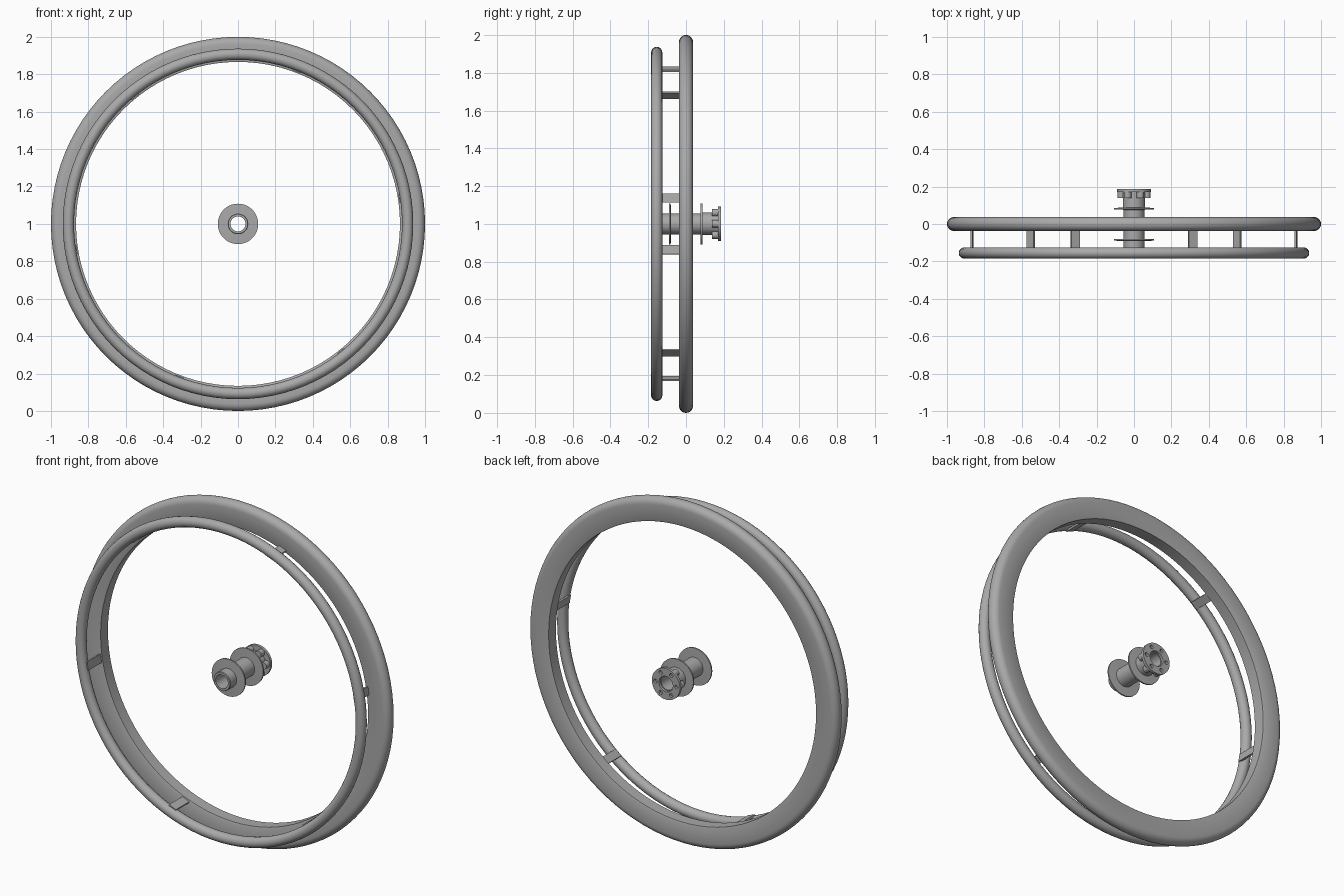
import bpy, bmesh
from math import sin, cos, pi, radians
from mathutils import Matrix, Vector

cube = bpy.data.objects.get("Cube")
if cube:
    bpy.data.objects.remove(cube, do_unlink=True)

AXLE = Vector((0, 0, 1))

grey = bpy.data.materials.new("satin_grey")
grey.use_nodes = True
colour = (0.4, 0.4, 0.4, 1)
grey.diffuse_color = colour
grey.node_tree.nodes["Principled BSDF"].inputs["Base Color"].default_value = colour


def finish(name, bm, smooth=True):
    """Turn a bmesh into a named object centred on the axle."""
    bmesh.ops.recalc_face_normals(bm, faces=bm.faces)
    mesh = bpy.data.meshes.new(name)
    bm.to_mesh(mesh)
    bm.free()
    obj = bpy.data.objects.new(name, mesh)
    obj.location = AXLE
    mesh.materials.append(grey)
    bpy.context.collection.objects.link(obj)
    if smooth:
        bpy.ops.object.select_all(action='DESELECT')
        obj.select_set(True)
        bpy.context.view_layer.objects.active = obj
        bpy.ops.object.shade_smooth_by_angle(angle=radians(35))
    return obj


def lathe(name, profile, steps):
    """Revolve a closed (radius, y) outline around the axle."""
    bm = bmesh.new()
    verts = [bm.verts.new((r, y, 0)) for r, y in profile]
    edges = [bm.edges.new((v, verts[i - 1])) for i, v in enumerate(verts)]
    bmesh.ops.spin(bm, geom=verts + edges, cent=(0, 0, 0), axis=(0, 1, 0),
                   angle=2 * pi, steps=steps, use_merge=True)
    bmesh.ops.remove_doubles(bm, verts=bm.verts, dist=1e-5)
    return finish(name, bm)


def arc(r, y, radius, start, end, count):
    return [(r + radius * cos(a), y + radius * sin(a))
            for a in (start + (end - start) * i / count for i in range(count + 1))]


def bolt_circle(name, radius, y0, y1, hole=False):
    """Six small cylinders parallel to the axle."""
    bm = bmesh.new()
    for i in range(6):
        a = i * pi / 3
        place = (Matrix.Translation((0.068 * cos(a), (y0 + y1) / 2, 0.068 * sin(a)))
                 @ Matrix.Rotation(pi / 2, 4, 'X'))
        bmesh.ops.create_cone(bm, cap_ends=True, segments=16, radius1=radius,
                              radius2=radius, depth=y1 - y0, matrix=place)
    return finish(name, bm, not hole)


# Tyre and rim in one section: round tread, flat sides, flat inner face
tread = arc(0.963, 0, 0.037, -pi / 2, pi / 2, 12)
lathe("tyre_and_rim", [(0.866, -0.034), (0.872, -0.037)] + tread
      + [(0.872, 0.037), (0.866, 0.034)], 96)

# Hand rim
lathe("hand_rim", arc(0.907, -0.155, 0.03, 0, 2 * pi, 16)[:-1], 96)

# Six flat brackets joining the hand rim to the rim
for i in range(6):
    angle = radians(9 + 60 * i)
    bm = bmesh.new()
    bmesh.ops.create_cube(bm, size=1, matrix=Matrix.Rotation(-angle, 4, 'Y')
                          @ Matrix.Translation((0.877, -0.09, 0))
                          @ Matrix.Diagonal((0.011, 0.14, 0.048, 1)))
    finish(f"bracket_{i + 1}", bm, False)

# Hollow hub with two spoke flanges
lathe("hub", [(0.04, -0.15), (0.052, -0.15), (0.055, -0.146),
              (0.055, -0.091), (0.108, -0.089), (0.108, -0.081),
              (0.055, -0.079), (0.055, 0.076), (0.108, 0.078),
              (0.108, 0.086), (0.06, 0.088), (0.06, 0.172), (0.04, 0.172)], 48)

# Disc mount: plate with bosses behind it and bolt holes
plate = lathe("disc_mount_plate", [(0.045, 0.17), (0.091, 0.17),
                                   (0.091, 0.186), (0.045, 0.186)], 48)
bolt_circle("disc_mount_bosses", 0.02, 0.138, 0.1715)
holes = bolt_circle("bolt_hole_cutter", 0.011, 0.16, 0.2, True)
holes.hide_render = True
holes.hide_viewport = True
cut = plate.modifiers.new("bolt_holes", 'BOOLEAN')
cut.operation = 'DIFFERENCE'
cut.solver = 'EXACT'
cut.object = holes
